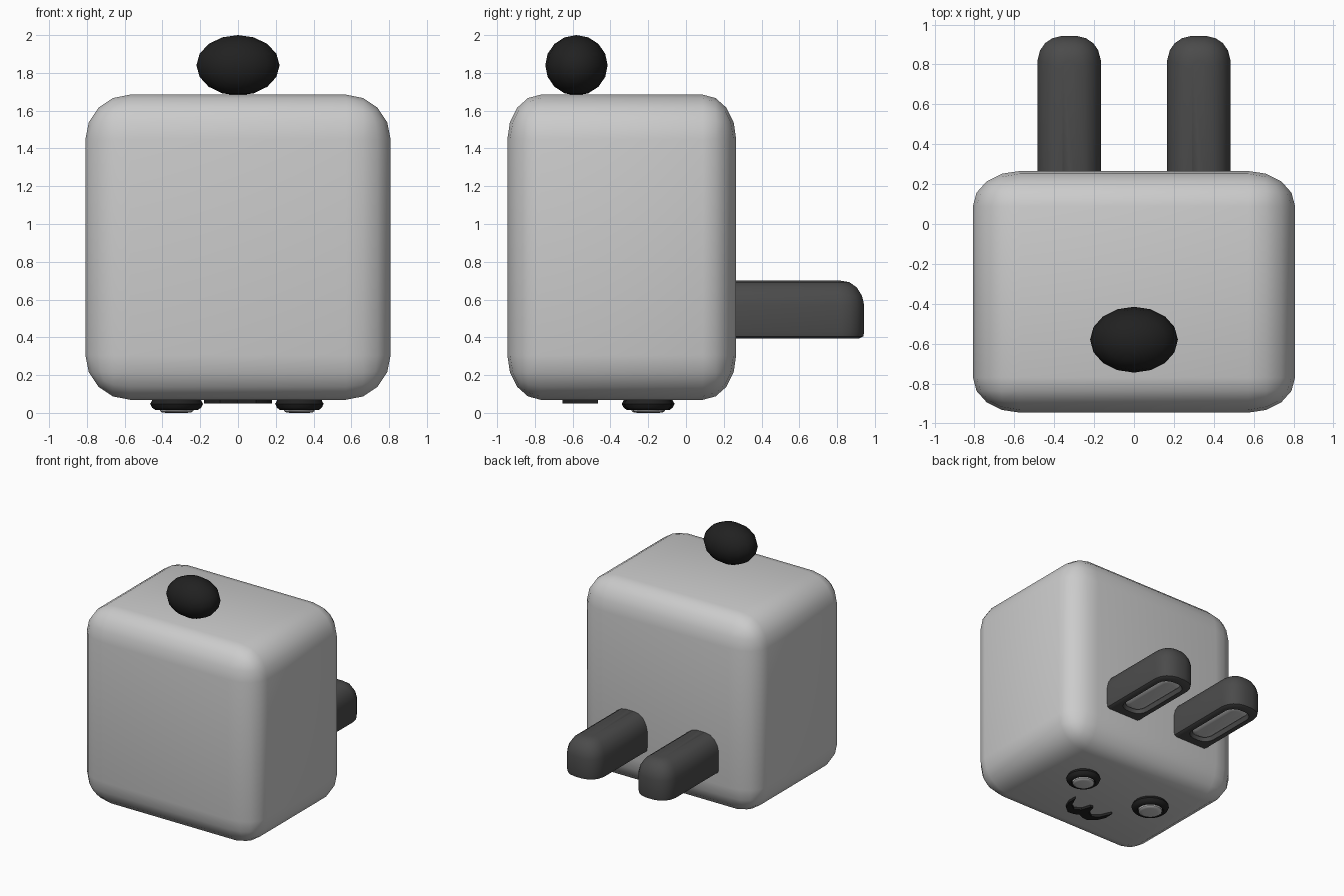
import bpy, bmesh
from math import sin, cos, tau, pi

if "Cube" in bpy.data.objects:
    bpy.data.objects.remove(bpy.data.objects["Cube"])


def material(name, v):
    m = bpy.data.materials.new(name)
    m.diffuse_color = (v, v, v, 1)
    m.use_nodes = True
    m.node_tree.nodes["Principled BSDF"].inputs["Base Color"].default_value = m.diffuse_color
    return m


BLACK = material("black", 0.015)
DARK = material("dark", 0.07)


def finish(bm, name, mat=None, angle=40):
    bmesh.ops.recalc_face_normals(bm, faces=bm.faces)
    mesh = bpy.data.meshes.new(name)
    bm.to_mesh(mesh)
    bm.free()
    ob = bpy.data.objects.new(name, mesh)
    bpy.context.collection.objects.link(ob)
    if mat:
        mesh.materials.append(mat)
    bpy.ops.object.select_all(action='DESELECT')
    ob.select_set(True)
    bpy.context.view_layer.objects.active = ob
    bpy.ops.object.shade_smooth_by_angle(angle=angle * pi / 180)
    return ob


def loft(name, loops, mat=None, angle=40):
    """Skin a stack of closed loops and cap both ends."""
    bm = bmesh.new()
    rings = [[bm.verts.new(p) for p in loop] for loop in loops]
    n = len(rings[0])
    for a, b in zip(rings, rings[1:]):
        for i in range(n):
            j = (i + 1) % n
            bm.faces.new((a[i], a[j], b[j], b[i]))
    bm.faces.new(rings[0])
    bm.faces.new(rings[-1])
    return finish(bm, name, mat, angle)


def circle(cx, cy, r, z, n=20):
    return [(cx + r * cos(tau * i / n), cy + r * sin(tau * i / n), z) for i in range(n)]


def pill(cx, rx, y0, y1, arc0, arc1, z, n=20):
    """Long outline along y with a slightly squarish round at each end."""
    pts = []
    for i in range(n):
        t = tau * (i + 0.5) / n
        c, s = cos(t), sin(t)
        x = cx + rx * abs(c) ** 0.8 * (1 if c > 0 else -1)
        k = abs(s) ** 0.8
        y = y1 - arc1 + arc1 * k if s > 0 else y0 + arc0 - arc0 * k
        pts.append((x, y, z))
    return pts


# body: rounded cube squashed front to back
bm = bmesh.new()
bmesh.ops.create_cube(bm, size=1.615)
bmesh.ops.bevel(bm, geom=bm.edges[:], offset=0.235, segments=4, profile=0.5,
                affect='EDGES', clamp_overlap=True)
for v in bm.verts:
    v.co.y *= 0.75
bmesh.ops.translate(bm, verts=bm.verts, vec=(0, -0.34, 0.877))
finish(bm, "body")

# tail
bm = bmesh.new()
bmesh.ops.create_uvsphere(bm, u_segments=16, v_segments=8, radius=1)
for v in bm.verts:
    v.co = (v.co.x * 0.22, v.co.y * 0.165 - 0.58, v.co.z * 0.16 + 1.84)
finish(bm, "tail", BLACK)

# ears with a recessed underside, and eyes with a raised centre
EAR = [(0.025, 0.395), (0.005, 0.405), (0, 0.43), (0, 0.57), (0.012, 0.62),
       (0.04, 0.665), (0.08, 0.692), (0.125, 0.70)]
for side, sx, eye_r in (("right", 1, 0.128), ("left", -1, 0.14)):
    cx = 0.325 * sx
    recess = [pill(cx, 0.095, 0.34, 0.865, 0.09, 0.09, 0.44),
              pill(cx, 0.105, 0.33, 0.875, 0.10, 0.10, 0.395)]
    shell = [pill(cx, 0.16 - d, 0.15, 0.945 - d, 0.01, 0.16 - d * 0.8, z) for d, z in EAR]
    loft(side + "_ear", recess + shell, DARK)
    loft(side + "_inner_ear",
         [pill(cx, r, 0.43 - r, 0.785 + r, r, r, z)
          for r, z in ((0.085, 0.45), (0.085, 0.42), (0.07, 0.41), (0.04, 0.406))])
    loft(side + "_eye",
         [circle(cx, -0.2, eye_r * k, z)
          for k, z in ((0.85, 0.09), (0.95, 0.06), (1, 0.048), (0.93, 0.028),
                       (0.8, 0.015), (0.7, 0.014), (0.66, 0.03))], BLACK)
    loft(side + "_pupil",
         [circle(cx, -0.2, eye_r * k, z)
          for k, z in ((0.63, 0.04), (0.63, 0.01), (0.56, 0.003), (0.4, 0.0))])

# mouth: two joined upturned crescents, mirrored from one half
outer = [(0.178, -0.465), (0.18, -0.54), (0.15, -0.61), (0.095, -0.655), (0.04, -0.65)]
inner = [(0.012, -0.49), (0.035, -0.565), (0.085, -0.595), (0.135, -0.56)]
half = outer + [(0, -0.63)]
outline = half + [(-x, y) for x, y in outer[::-1]]
outline += [(-x, y) for x, y in inner[::-1]] + inner
loft("mouth", [[(x, y, z) for x, y in outline] for z in (0.05, 0.09)], BLACK)
